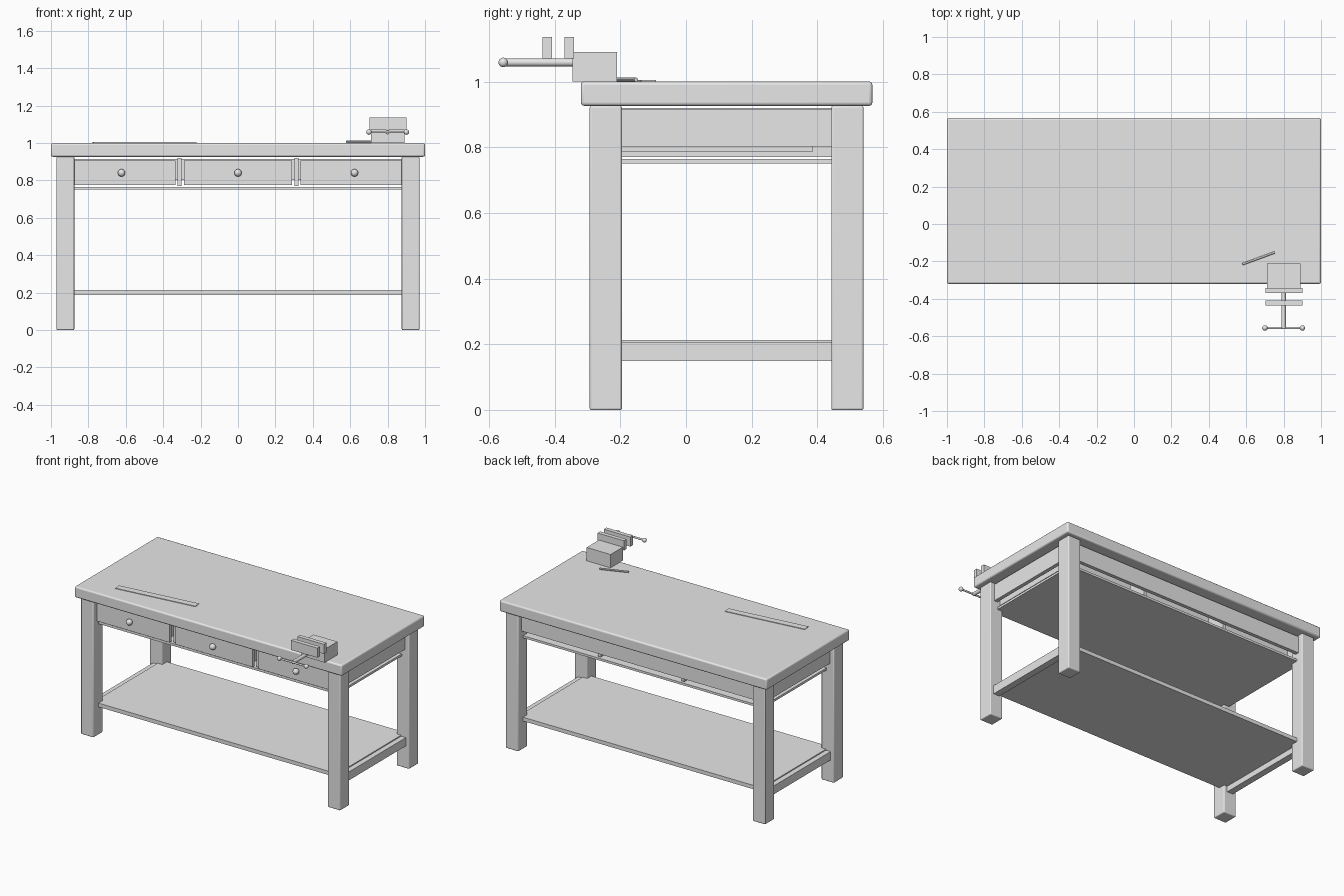
import bpy
from mathutils import Vector

cube = bpy.data.objects.get("Cube")
if cube:
    bpy.data.objects.remove(cube, do_unlink=True)

grey = bpy.data.materials.new("light_grey")
grey.use_nodes = True
grey.diffuse_color = (0.8, 0.8, 0.8, 1)
grey.node_tree.nodes["Principled BSDF"].inputs["Base Color"].default_value = (0.8, 0.8, 0.8, 1)


def finish(name, smooth=False):
    ob = bpy.context.object
    ob.name = name
    ob.data.materials.append(grey)
    if smooth:
        bpy.ops.object.shade_smooth_by_angle()
    return ob


def box(name, x, y, z, bevel=0, turn=0):
    """Box from (low, high) ranges on each axis."""
    spans = (x, y, z)
    bpy.ops.mesh.primitive_cube_add(size=1, location=[sum(s) / 2 for s in spans])
    ob = bpy.context.object
    ob.scale = [s[1] - s[0] for s in spans]
    bpy.ops.object.transform_apply(location=False, rotation=False, scale=True)
    ob.rotation_euler.z = turn
    if bevel:
        mod = ob.modifiers.new("soft_edges", "BEVEL")
        mod.width = bevel
        mod.segments = 3
    return finish(name, bool(bevel))


def rod(name, start, end, radius, sides=24):
    a, b = Vector(start), Vector(end)
    bpy.ops.mesh.primitive_cylinder_add(vertices=sides, radius=radius, depth=(b - a).length,
                                        location=(a + b) / 2)
    bpy.context.object.rotation_euler = (b - a).to_track_quat("Z", "Y").to_euler()
    return finish(name, True)


def ball(name, centre, radius):
    bpy.ops.mesh.primitive_uv_sphere_add(segments=24, ring_count=12, radius=radius, location=centre)
    return finish(name, True)


def mirrored(x, side):
    return tuple(sorted((x[0] * side, x[1] * side)))


# Worktop
box("worktop", (-1, 1), (-0.32, 0.567), (0.926, 1.0), 0.01)

# Legs, side aprons, lower side rails and drawer dividers
for side, label in ((1, "left"), (-1, "right")):
    leg_x = mirrored((0.875, 0.97), side)
    box(f"front_leg_{label}", leg_x, (-0.293, -0.195), (0, 0.926), 0.006)
    box(f"back_leg_{label}", leg_x, (0.442, 0.54), (0, 0.926), 0.006)
    box(f"side_apron_{label}", mirrored((0.915, 0.94), side), (-0.22, 0.47), (0.802, 0.915))
    box(f"side_rail_{label}", mirrored((0.9, 0.945), side), (-0.22, 0.47), (0.15, 0.207))
    box(f"divider_{label}", mirrored((0.301, 0.323), side), (-0.23, 0.48), (0.77, 0.92))

# Back apron and shelves
box("back_apron", (-0.9, 0.9), (0.48, 0.505), (0.802, 0.915))
box("dust_shelf", (-0.915, 0.915), (-0.24, 0.49), (0.75, 0.765))
box("lower_shelf", (-0.91, 0.91), (-0.24, 0.49), (0.188, 0.214))

# Drawers: front panel, open tray and round knob
for i, label in ((-1, "right"), (0, "middle"), (1, "left")):
    cx = i * 0.623
    w = 0.27
    box(f"drawer_front_{label}", (cx - 0.289, cx + 0.289), (-0.257, -0.235), (0.775, 0.906))
    box(f"drawer_base_{label}", (cx - w, cx + w), (-0.235, 0.386), (0.787, 0.8))
    box(f"drawer_back_{label}", (cx - w, cx + w), (0.371, 0.386), (0.8, 0.89))
    for s in (-1, 1):
        box(f"drawer_side_{label}", mirrored((w - 0.015, w), s), (-0.235, 0.371), (0.8, 0.89)).location.x += cx
    ball(f"drawer_knob_{label}", (cx, -0.271, 0.84), 0.02)

# Vise
vx, vz, hy = 0.8, 1.058, -0.556
box("vise_body", (0.711, 0.89), (-0.345, -0.21), (1.0, 1.09))
box("vise_fixed_jaw", (0.702, 0.9), (-0.369, -0.341), (1.07, 1.135))
box("vise_moving_jaw", (0.702, 0.9), (-0.436, -0.408), (1.07, 1.135))
rod("vise_screw", (vx, -0.34, vz), (vx, hy, vz), 0.012)
rod("vise_handle", (vx - 0.1, hy, vz), (vx + 0.1, hy, vz), 0.006)
for s in (-1, 1):
    ball("vise_handle_end", (vx + s * 0.1, hy, vz), 0.0145)

# Loose tools on the worktop
box("ruler", (-0.777, -0.223), (-0.17, -0.125), (1.0, 1.004), turn=0.12)
rod("pencil", (0.58, -0.215, 1.006), (0.752, -0.152, 1.006), 0.006, 12)
